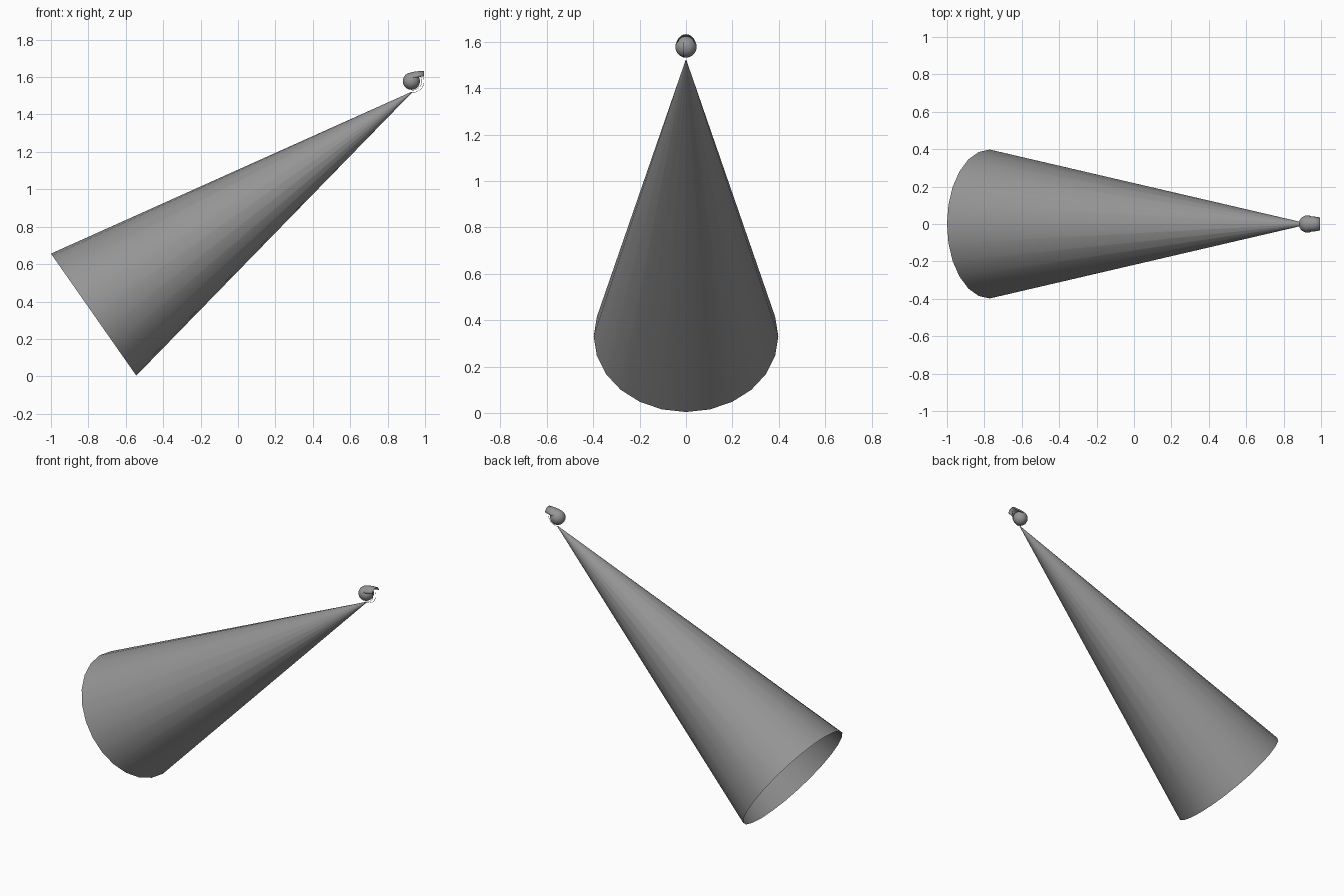
import bpy, bmesh, math
from mathutils import Vector, Matrix

cube = bpy.data.objects.get("Cube")
if cube:
    bpy.data.objects.remove(cube, do_unlink=True)

grey = bpy.data.materials.new("mid_grey")
grey.use_nodes = True
colour = (0.3, 0.3, 0.3, 1)
grey.diffuse_color = colour
grey.node_tree.nodes["Principled BSDF"].inputs["Base Color"].default_value = colour


def add_object(name, bm, smooth=True):
    mesh = bpy.data.meshes.new(name)
    bm.to_mesh(mesh)
    bm.free()
    for face in mesh.polygons:
        face.use_smooth = smooth
    mesh.materials.append(grey)
    obj = bpy.data.objects.new(name, mesh)
    bpy.context.collection.objects.link(obj)
    return obj


# Open light cone, tilted from the lamp down to the wide rim
apex = Vector((0.93, 0, 1.52))
rim = Vector((-0.772, 0, 0.33))
axis = apex - rim
tilt = Matrix.Rotation(math.atan2(axis.x, axis.z), 4, "Y")
bm = bmesh.new()
bmesh.ops.create_cone(bm, cap_ends=False, segments=24, radius1=0.398,
                      radius2=0.002, depth=axis.length,
                      matrix=Matrix.Translation((apex + rim) / 2) @ tilt)
add_object("light_cone", bm)

# Round lamp head
head = Vector((0.927, 0, 1.578))
bm = bmesh.new()
bmesh.ops.create_uvsphere(bm, u_segments=24, v_segments=16, radius=0.046,
                          matrix=Matrix.Translation(head))
add_object("lamp_head", bm)

# Arched hood over the head, reaching out behind it
bm = bmesh.new()
rows = []
for x, crest, radius in ((0.9, 1.615, 0.034), (0.93, 1.627, 0.042),
                         (0.96, 1.631, 0.042), (0.995, 1.633, 0.036)):
    arc = [math.radians(-75 + 15 * i) for i in range(11)]
    rows.append([bm.verts.new((x, radius * math.sin(a),
                               crest - radius * (1 - math.cos(a)))) for a in arc])
for low, high in zip(rows, rows[1:]):
    for i in range(len(low) - 1):
        bm.faces.new((low[i], high[i], high[i + 1], low[i + 1]))
hood = add_object("hood", bm)
shell = hood.modifiers.new("thickness", "SOLIDIFY")
shell.thickness = 0.004


# Fine curved wires joining the cone tip to the hood
def add_wire(name, radius, y):
    curve = bpy.data.curves.new(name, "CURVE")
    curve.dimensions = "3D"
    curve.bevel_depth = 0.001
    curve.bevel_resolution = 1
    curve.materials.append(grey)
    spline = curve.splines.new("POLY")
    spline.points.add(12)
    for i, point in enumerate(spline.points):
        a = math.radians(-95 + 10 * i)
        point.co = (0.935 + radius * math.cos(a), y,
                    1.578 + radius * math.sin(a), 1)
    obj = bpy.data.objects.new(name, curve)
    bpy.context.collection.objects.link(obj)


add_wire("inner_wire", 0.048, -0.01)
add_wire("outer_wire", 0.06, 0)
